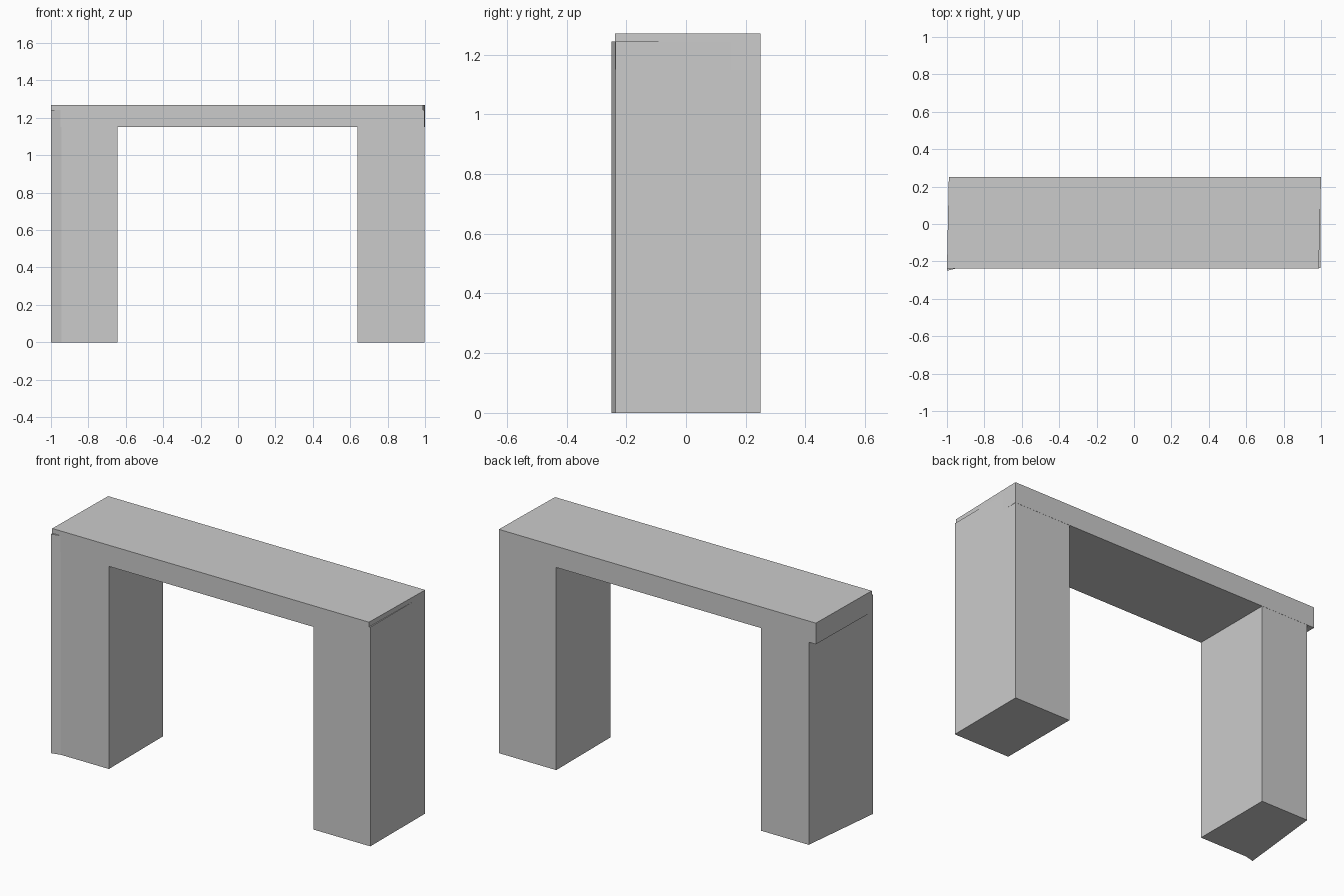
import bpy
import bmesh

if "Cube" in bpy.data.objects:
    bpy.data.objects.remove(bpy.data.objects["Cube"])


def prism(name, outline, z0, z1):
    """Flat-faced solid from a counter-clockwise plan outline."""
    bm = bmesh.new()
    base = bm.faces.new([bm.verts.new((x, y, z0)) for x, y in outline])
    top = bmesh.ops.extrude_face_region(bm, geom=[base])["geom"]
    verts = [v for v in top if isinstance(v, bmesh.types.BMVert)]
    bmesh.ops.translate(bm, verts=verts, vec=(0, 0, z1 - z0))
    bmesh.ops.recalc_face_normals(bm, faces=bm.faces)
    mesh = bpy.data.meshes.new(name)
    bm.to_mesh(mesh)
    bm.free()
    obj = bpy.data.objects.new(name, mesh)
    bpy.context.collection.objects.link(obj)
    return obj


FRONT, BACK = -0.237, 0.25
LEG_TOP, BEAM_BOTTOM, BEAM_TOP = 1.243, 1.15, 1.27
GAP = 0.0008  # keeps leg faces just inside the beam faces

# Top beam, slightly skewed in plan
prism("top_beam", [(-1.0, FRONT), (0.988, FRONT), (1.0, BACK), (-0.99, BACK)],
      BEAM_BOTTOM, BEAM_TOP)

# Left leg with a slanted outer side and a front corner that juts out
prism("left_leg", [(-1.0, -0.25), (-0.945, FRONT + GAP), (-0.645, FRONT + GAP),
                   (-0.645, BACK - GAP), (-0.945, BACK - GAP)], 0, LEG_TOP)

# Right leg, straight, standing a little proud of the beam end at the front
prism("right_leg", [(0.64, FRONT + GAP), (0.996, FRONT + GAP),
                    (0.998, BACK - GAP), (0.64, BACK - GAP)], 0, LEG_TOP)
